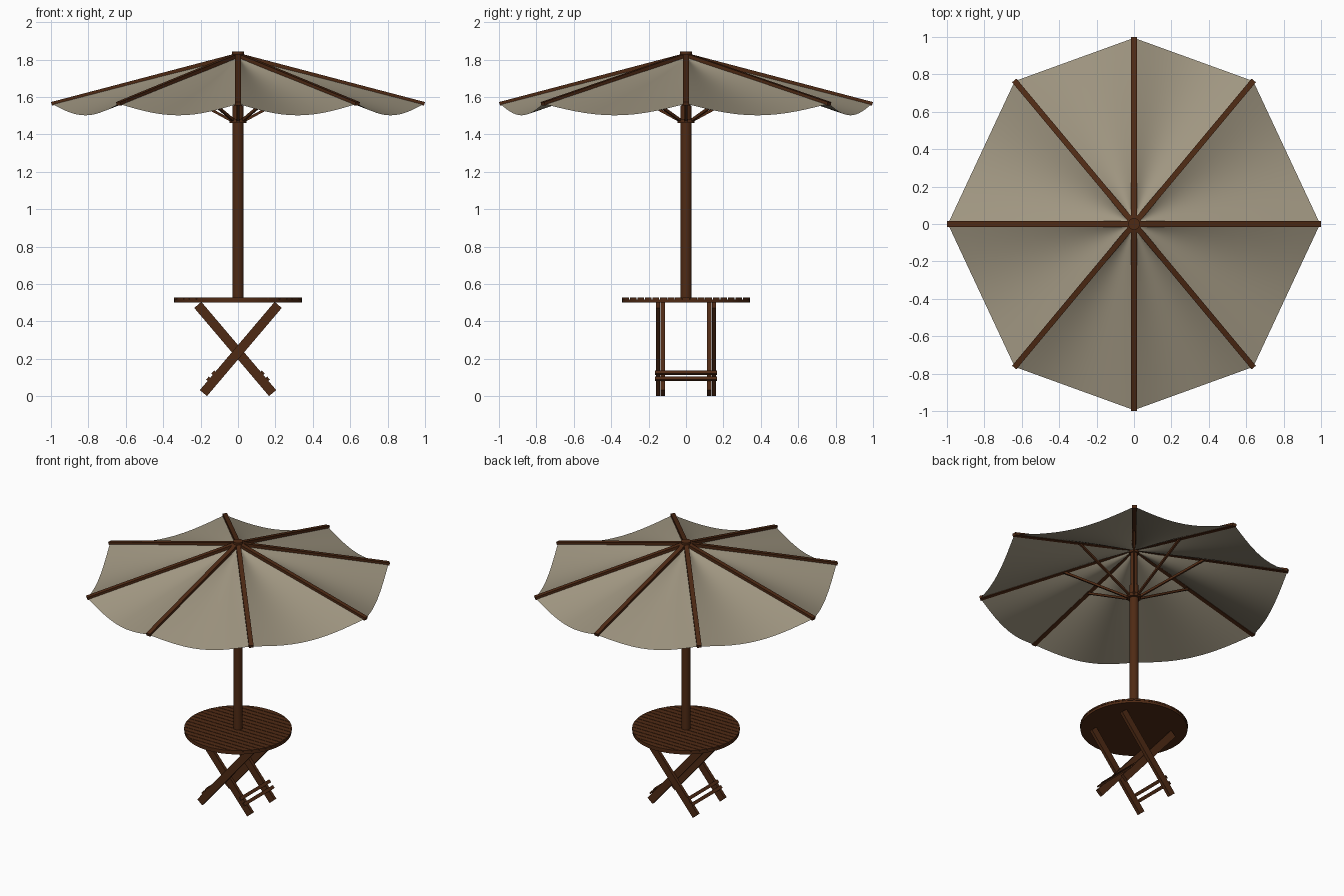
import bpy, bmesh, math
from mathutils import Vector, Matrix

if "Cube" in bpy.data.objects:
    bpy.data.objects.remove(bpy.data.objects["Cube"])


def material(name, rgb):
    m = bpy.data.materials.new(name)
    m.diffuse_color = (*rgb, 1)
    m.use_nodes = True
    m.node_tree.nodes["Principled BSDF"].inputs["Base Color"].default_value = m.diffuse_color
    return m


WOOD = material("dark wood", (0.078, 0.023, 0.007))
FABRIC = material("beige fabric", (0.35, 0.305, 0.22))


def finish(name, bm, mat, smooth=None):
    bmesh.ops.recalc_face_normals(bm, faces=bm.faces)
    me = bpy.data.meshes.new(name)
    bm.to_mesh(me)
    bm.free()
    me.materials.append(mat)
    ob = bpy.data.objects.new(name, me)
    bpy.context.collection.objects.link(ob)
    if smooth:
        bpy.ops.object.select_all(action='DESELECT')
        ob.select_set(True)
        bpy.context.view_layer.objects.active = ob
        bpy.ops.object.shade_smooth_by_angle(angle=math.radians(smooth))
    return ob


def beam(name, a, b, side, width, depth):
    """Rectangular bar from a to b; width is measured along the side vector."""
    a, b, side = Vector(a), Vector(b), Vector(side).normalized()
    along = (b - a).normalized()
    up = along.cross(side)
    rot = Matrix((side, up, along)).transposed().to_4x4()
    size = Matrix.Diagonal((width, depth, (b - a).length, 1))
    bm = bmesh.new()
    bmesh.ops.create_cube(bm, size=1, matrix=Matrix.Translation((a + b) / 2) @ rot @ size)
    return finish(name, bm, WOOD)


def cylinder(name, radius, z0, z1, sides=32):
    bm = bmesh.new()
    bmesh.ops.create_cone(bm, cap_ends=True, segments=sides, radius1=radius, radius2=radius,
                          depth=z1 - z0, matrix=Matrix.Translation((0, 0, (z0 + z1) / 2)))
    return finish(name, bm, WOOD, 35)


# Canopy frame: eight ribs, the diagonal ones turned slightly towards the y axis
D = math.degrees(math.atan2(0.767, 0.64))
ANGLES = [math.radians(d) for d in (0, D, 90, 180 - D, 180, 180 + D, 270, 360 - D)]
HUB_Z, TIP_Z = 1.825, 1.562


def rib_point(angle, t):
    return Vector((math.cos(angle) * t, math.sin(angle) * t, HUB_Z + (TIP_Z - HUB_Z) * t))


for i, a in enumerate(ANGLES):
    side = (-math.sin(a), math.cos(a), 0)
    beam(f"rib_{i}", rib_point(a, 0.01), rib_point(a, 0.997), side, 0.03, 0.02)
    # strut from the collar to the middle of the rib
    start = Vector((math.cos(a) * 0.03, math.sin(a) * 0.03, 1.47))
    beam(f"strut_{i}", start, rib_point(a, 0.46), side, 0.014, 0.014)

# Fabric panels sagging between the ribs
N_U, N_T = 14, 18
bm = bmesh.new()
for i, a in enumerate(ANGLES):
    b = ANGLES[(i + 1) % 8]
    grid = []
    for j in range(N_T + 1):
        t = 0.02 + 0.975 * (j / N_T) ** 1.4
        row = []
        for k in range(N_U + 1):
            u = k / N_U
            p = rib_point(a, t).lerp(rib_point(b, t), u)
            p.z -= 0.062 * t ** 0.45 * math.sin(math.pi * u)
            row.append(bm.verts.new(p))
        grid.append(row)
    for r0, r1 in zip(grid, grid[1:]):
        for k in range(N_U):
            bm.faces.new((r0[k], r1[k], r1[k + 1], r0[k + 1]))
bmesh.ops.remove_doubles(bm, verts=bm.verts, dist=1e-5)
finish("canopy_fabric", bm, FABRIC, 30)

# Pole with collar and top hub
cylinder("pole", 0.03, 0.51, 1.555)
cylinder("upper_pole", 0.023, 1.55, 1.80)
cylinder("strut_collar", 0.045, 1.46, 1.482)
cylinder("top_hub", 0.032, 1.79, 1.842, 16)

# Round table top: a backing disc carrying slats along x
R = 0.343
cylinder("table_base", R - 0.002, 0.50, 0.518, 64)
SLATS = 17
pitch = 2 * R / SLATS
bm = bmesh.new()
for i in range(SLATS):
    y0 = -R + i * pitch + 0.002
    y1 = y0 + pitch - 0.004
    ys = [y0 + (y1 - y0) * k / 5 for k in range(6)]
    outline = [(math.sqrt(R * R - y * y), y) for y in ys]
    outline += [(-x, y) for x, y in reversed(outline)]
    face = bm.faces.new([bm.verts.new((x, y, 0.516)) for x, y in outline])
    top = bmesh.ops.extrude_face_region(bm, geom=[face])
    bmesh.ops.translate(bm, vec=(0, 0, 0.011),
                        verts=[v for v in top["geom"] if isinstance(v, bmesh.types.BMVert)])
finish("table_slats", bm, WOOD)

# Crossed folding legs, each pair tied by two bars near the feet
for s, name, y in ((1, "outer", 0.15), (-1, "inner", 0.124)):
    foot, head = Vector((-0.185 * s, 0, 0.0165)), Vector((0.215 * s, 0, 0.488))
    along = (head - foot).normalized()
    out = Vector((-along.z * s, 0, along.x * s * s * s)) if s > 0 else Vector((along.z, 0, -along.x))
    for sy in (-1, 1):
        off = Vector((0, sy * y, 0))
        beam(f"{name}_leg_{'front' if sy < 0 else 'back'}", foot + off, head + off, (0, 1, 0), 0.022, 0.05)
    for k, d in enumerate((0.075, 0.118)):
        c = foot + along * d + out * 0.03
        half = Vector((0, 0.165, 0))
        beam(f"{name}_bar_{k}", c - half, c + half, along, 0.022, 0.01)
